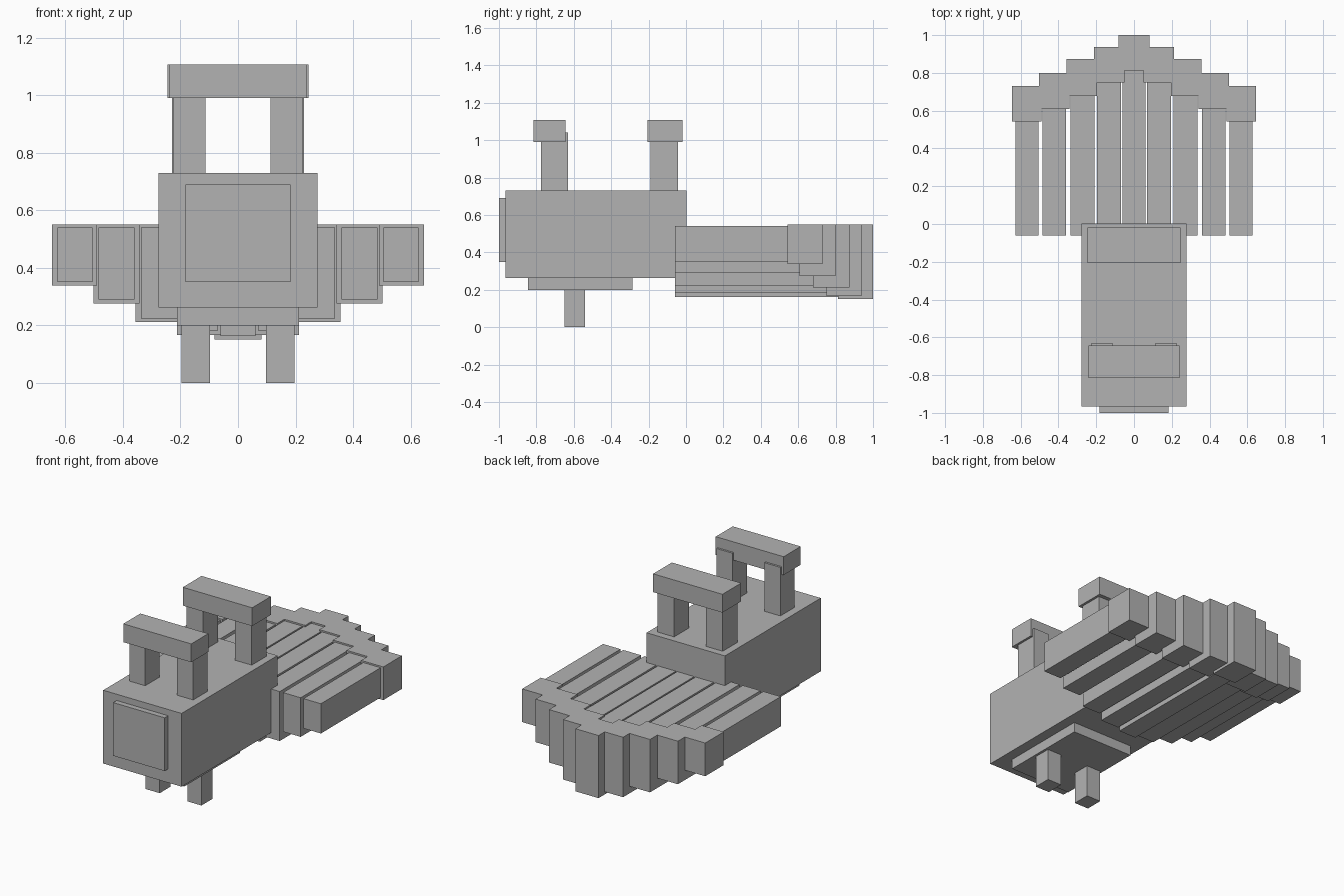
import bpy

cube = bpy.data.objects.get("Cube")
if cube:
    bpy.data.objects.remove(cube, do_unlink=True)

# One plain grey for everything
grey = bpy.data.materials.new("plain grey")
grey.use_nodes = True
colour = (0.45, 0.45, 0.45, 1)
grey.diffuse_color = colour
grey.node_tree.nodes["Principled BSDF"].inputs["Base Color"].default_value = colour


def box(name, x, y, z):
    """Box spanning the given (low, high) ranges."""
    bpy.ops.mesh.primitive_cube_add(size=1)
    ob = bpy.context.object
    ob.name = name
    spans = (x, y, z)
    ob.location = [(a + b) / 2 for a, b in spans]
    ob.scale = [b - a for a, b in spans]
    ob.data.materials.append(grey)
    return ob


def pair(name, x, y, z):
    """The same box on both sides."""
    box("left_" + name, x, y, z)
    box("right_" + name, (-x[1], -x[0]), y, z)


# Body, front panel and underside plate
box("body", (-0.277, 0.277), (-0.965, 0.003), (0.262, 0.73))
box("front_panel", (-0.182, 0.182), (-1.0, -0.95), (0.35, 0.69))
box("base_plate", (-0.212, 0.212), (-0.845, -0.285), (0.2, 0.28))

# Support pegs
pair("peg", (0.098, 0.197), (-0.65, -0.54), (0, 0.21))

# Upright posts joined by crossbars
pair("front_post", (0.113, 0.226), (-0.775, -0.63), (0.72, 1.04))
box("front_crossbar", (-0.24, 0.24), (-0.815, -0.643), (0.99, 1.107))
pair("rear_post", (0.113, 0.23), (-0.19, -0.042), (0.72, 1.04))
box("rear_crossbar", (-0.245, 0.245), (-0.207, -0.018), (0.99, 1.107))

# Fan of slats, each ending in a deeper cap; the fan steps forward to the sides
SLAT_TOP, CAP_TOP, SLAT_START = 0.54, 0.55, -0.06
box("middle_slat", (-0.06, 0.06), (SLAT_START, 0.83), (0.162, SLAT_TOP))
box("middle_cap", (-0.082, 0.082), (0.812, 1.0), (0.15, CAP_TOP))

# slat x range, slat bottom, cap x range, cap y range, cap bottom
fan = [
    ((0.07, 0.197), 0.182, (0.05, 0.212), (0.75, 0.938), 0.167),
    ((0.21, 0.337), 0.224, (0.197, 0.357), (0.678, 0.873), 0.212),
    ((0.36, 0.485), 0.29, (0.342, 0.503), (0.608, 0.8), 0.275),
    ((0.505, 0.628), 0.35, (0.49, 0.647), (0.543, 0.73), 0.338),
]
for i, (slat_x, slat_low, cap_x, cap_y, cap_low) in enumerate(fan, 1):
    pair(f"slat_{i}", slat_x, (SLAT_START, cap_y[0] + 0.02), (slat_low, SLAT_TOP))
    pair(f"cap_{i}", cap_x, cap_y, (cap_low, CAP_TOP))
